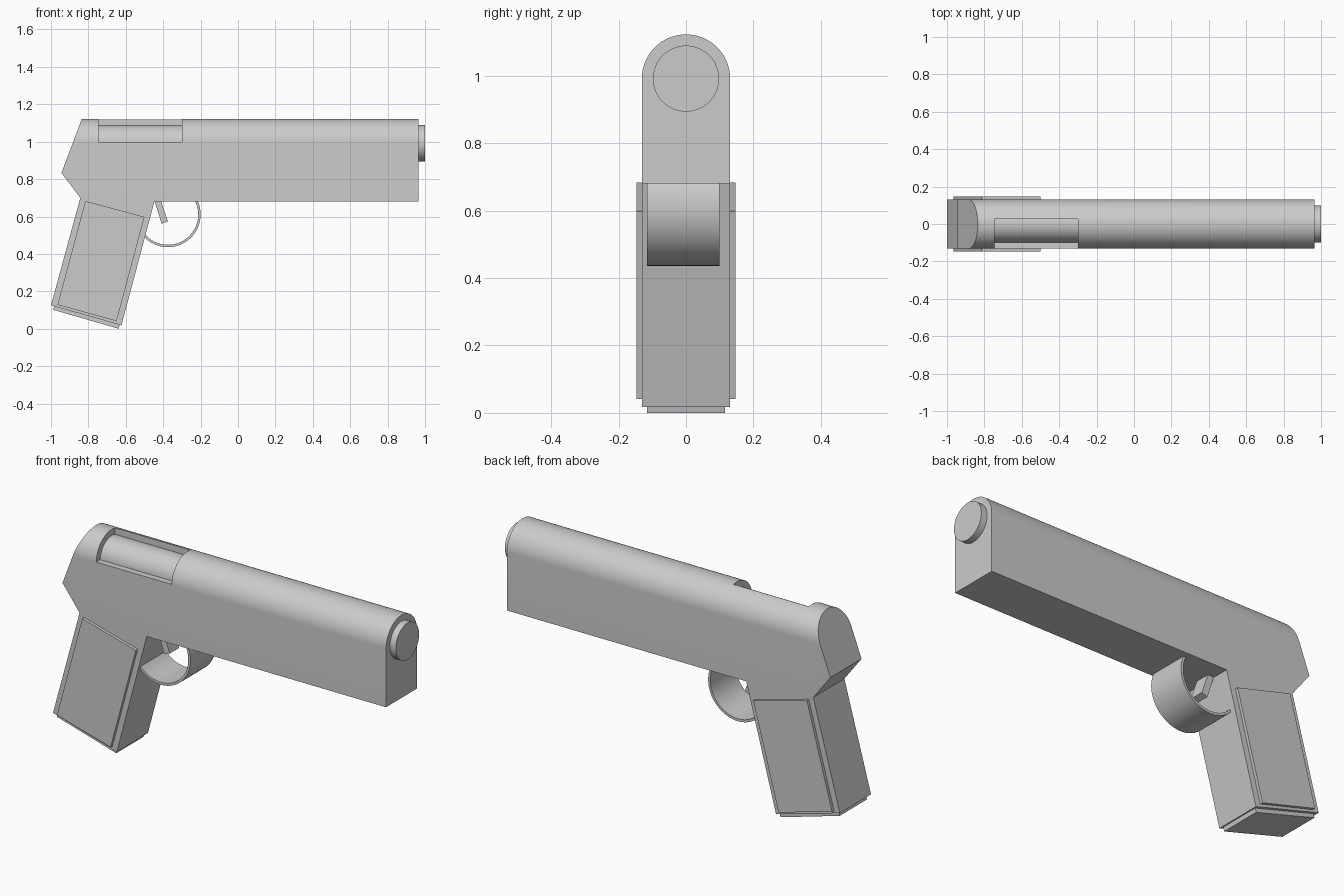
import bpy, bmesh
from math import sin, cos, pi, radians
from mathutils import Vector

if "Cube" in bpy.data.objects:
    bpy.data.objects.remove(bpy.data.objects["Cube"])


def prism(name, pts, to3d, lo, hi):
    """Extrude a 2D outline between two depths; to3d maps (a, b, depth) to xyz."""
    bm = bmesh.new()
    face = bm.faces.new([bm.verts.new(to3d(a, b, lo)) for a, b in pts])
    shift = Vector(to3d(0, 0, hi)) - Vector(to3d(0, 0, lo))
    new = bmesh.ops.extrude_face_region(bm, geom=[face])["geom"]
    bmesh.ops.translate(bm, vec=shift,
                        verts=[g for g in new if isinstance(g, bmesh.types.BMVert)])
    bmesh.ops.recalc_face_normals(bm, faces=bm.faces)
    mesh = bpy.data.meshes.new(name)
    bm.to_mesh(mesh)
    bm.free()
    obj = bpy.data.objects.new(name, mesh)
    bpy.context.collection.objects.link(obj)
    return obj


def side(name, pts, lo, hi):      # outline in x, z extruded along y
    return prism(name, pts, lambda a, b, d: (a, d, b), lo, hi)


def along(name, pts, lo, hi):     # outline in y, z extruded along x
    return prism(name, pts, lambda a, b, d: (d, a, b), lo, hi)


def activate(obj):
    bpy.ops.object.select_all(action='DESELECT')
    obj.select_set(True)
    bpy.context.view_layer.objects.active = obj


def boolean(obj, cutter, operation):
    mod = obj.modifiers.new("cut", 'BOOLEAN')
    mod.operation, mod.object, mod.solver = operation, cutter, 'EXACT'
    activate(obj)
    bpy.ops.object.modifier_apply(modifier=mod.name)
    bpy.data.objects.remove(cutter)


def smooth(obj):
    activate(obj)
    bpy.ops.object.shade_smooth_by_angle(angle=radians(30))


def arc(cx, cz, r, a0, a1, n):
    return [(cx + r * cos(a0 + (a1 - a0) * i / n),
             cz + r * sin(a0 + (a1 - a0) * i / n)) for i in range(n + 1)]


HALF = 0.131      # half width of the body
AXIS = 0.991      # height of the barrel axis

# Body: side silhouette of slide and grip, trimmed by a round-topped section
body = side("body", [(0.965, 0.68), (0.965, 1.22), (-0.798, 1.22), (-0.944, 0.833),
                     (-0.843, 0.70), (-1.0, 0.125), (-0.623, 0.018), (-0.447, 0.68)],
            -0.3, 0.3)
section = along("section", arc(0, AXIS, HALF, 0, pi, 40) + [(-HALF, -0.2), (HALF, -0.2)],
                -1.3, 1.3)
boolean(body, section, 'INTERSECT')

# Ejection port cut in the upper front side
port = side("port", [(-0.745, 0.997), (-0.30, 0.997), (-0.30, 1.3), (-0.745, 1.3)], -0.3, 0.028)
boolean(body, port, 'DIFFERENCE')
smooth(body)

# Barrel: shows in the port and at the muzzle
barrel = along("barrel", arc(0, AXIS, 0.098, 0, 2 * pi, 64)[:-1], -0.76, 1.0)
smooth(barrel)

# Grip panels on both sides
panel = [(-0.816, 0.683), (-0.50, 0.598), (-0.649, 0.041), (-0.965, 0.128)]
side("grip_panel_front", panel, -0.147, -0.125)
side("grip_panel_back", panel, 0.125, 0.147)

# Magazine base plate under the grip
side("magazine_base", [(-0.988, 0.101), (-0.638, 0.0), (-0.628, 0.04), (-0.978, 0.141)],
     -0.115, 0.115)

# Trigger
side("trigger", [(-0.452, 0.70), (-0.417, 0.70), (-0.375, 0.573), (-0.408, 0.561)],
     -0.04, 0.04)

# Trigger guard: thin curved strip running from the grip to the frame
a0, a1 = radians(-142), radians(26)
guard = side("trigger_guard",
             arc(-0.375, 0.611, 0.175, a0, a1, 48) + arc(-0.375, 0.611, 0.162, a1, a0, 48),
             -0.115, 0.099)
smooth(guard)
